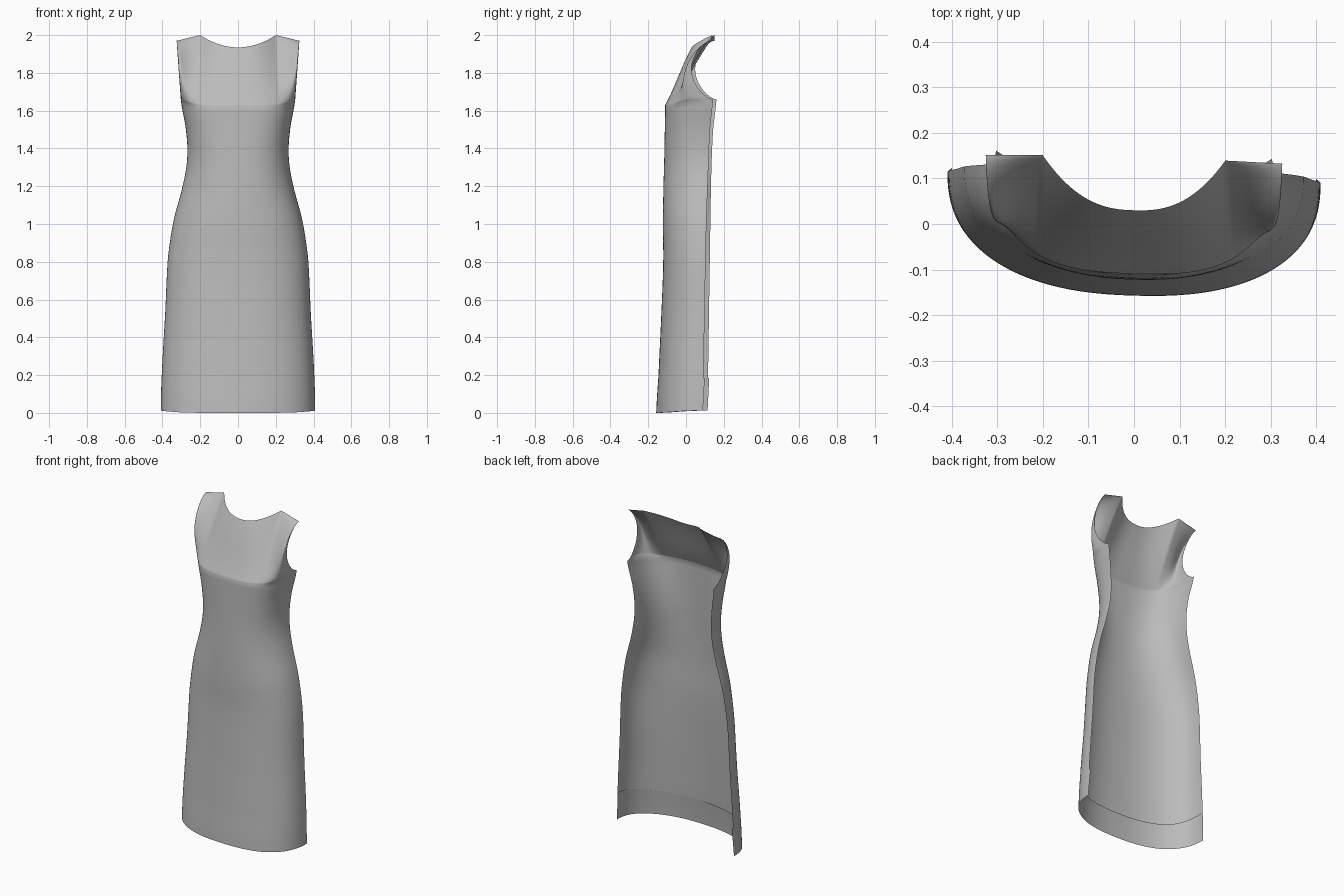
import bpy
import bmesh
from math import sin, cos, pi, radians

cube = bpy.data.objects.get("Cube")
if cube:
    bpy.data.objects.remove(cube, do_unlink=True)

fabric = bpy.data.materials.new("grey fabric")
fabric.use_nodes = True
GREY = (0.5, 0.5, 0.5, 1)
fabric.diffuse_color = GREY
fabric.node_tree.nodes["Principled BSDF"].inputs["Base Color"].default_value = GREY

# Body profile: height, half width, front y, back-edge y, roundness exponent
PROFILE = [
    (0.00, 0.409, -0.157, 0.102, 2.35),
    (0.20, 0.403, -0.145, 0.105, 2.35),
    (0.50, 0.386, -0.131, 0.110, 2.3),
    (0.80, 0.371, -0.120, 0.115, 2.3),
    (1.00, 0.340, -0.122, 0.119, 2.3),
    (1.20, 0.288, -0.119, 0.124, 2.3),
    (1.34, 0.268, -0.115, 0.129, 2.4),
    (1.48, 0.277, -0.112, 0.136, 2.6),
    (1.63, 0.303, -0.109, 0.152, 2.9),
]
BUST = PROFILE[-1][0]
HALF = 45          # columns from centre to side; the neck corner falls on one
NECK_X, SHOULDER_X = 0.2, 0.325


def catmull(p0, p1, p2, p3, t):
    return 0.5 * (2 * p1 + (p2 - p0) * t + (2 * p0 - 5 * p1 + 4 * p2 - p3) * t * t
                  + (3 * p1 - p0 - 3 * p2 + p3) * t ** 3)


def section(z):
    """Smoothly interpolated width, front, back and roundness at a height."""
    last = len(PROFILE) - 1
    i = max(k for k in range(last) if PROFILE[k][0] <= z + 1e-9)
    t = (z - PROFILE[i][0]) / (PROFILE[i + 1][0] - PROFILE[i][0])
    rows = [PROFILE[min(max(i + k, 0), last)] for k in (-1, 0, 1, 2)]
    return [catmull(*(r[c] for r in rows), t) for c in range(1, 5)]


def body_point(a, z):
    """Point on the skirt and bodice, a = 0 at the centre front."""
    w, front, back, n = section(z)
    s, c = sin(a), max(cos(a), 0.0)
    x = w * s ** (2 / n)
    y = back - (back - front) * c ** (2 / n)
    return x, y, z + s ** 4 * (0.012 + 0.011 * z)


def top_point(a):
    """Point on the neckline curve, then along the shoulder."""
    x = SHOULDER_X * sin(a)
    if x <= NECK_X:
        r = x / NECK_X
        return x, 0.03 + 0.115 * r ** 2.5, 1.935 + 0.065 * r * r
    r = (x - NECK_X) / (SHOULDER_X - NECK_X)
    return x, 0.145 - 0.003 * r, 2.0 - 0.03 * r


def yoke_point(a, t):
    """Blend from bust line to top edge, scooping the armhole forward."""
    p, q = body_point(a, BUST), top_point(a)
    x, y, z = (u + (v - u) * t for u, v in zip(p, q))
    scoop = max(sin(pi * t), 0.0) ** 0.6 * sin(a) ** 5
    hollow = 0.012 * sin(pi * t) * cos(a) ** 2
    return x, y - 0.108 * scoop + hollow * (0.5 - t), z


def make_sheet(name, rows, point):
    """Mirrored grid of points made into one smooth cloth sheet."""
    bm = bmesh.new()
    grid = []
    for r in rows:
        line = []
        for i in range(-HALF, HALF + 1):
            x, y, z = point(pi / 2 * abs(i) / HALF, r)
            x = x if i >= 0 else -x
            line.append(bm.verts.new((x, y - 0.03 * x, z)))
        grid.append(line)
    for low, high in zip(grid, grid[1:]):
        for i in range(2 * HALF):
            bm.faces.new((low[i], low[i + 1], high[i + 1], high[i]))
    mesh = bpy.data.meshes.new(name)
    bm.to_mesh(mesh)
    bm.free()
    mesh.materials.append(fabric)
    obj = bpy.data.objects.new(name, mesh)
    bpy.context.collection.objects.link(obj)
    bpy.ops.object.select_all(action="DESELECT")
    obj.select_set(True)
    bpy.context.view_layer.objects.active = obj
    bpy.ops.object.shade_smooth_by_angle(angle=radians(50))
    return obj


def dress_point(a, r):
    return body_point(a, r) if r <= BUST else yoke_point(a, r - BUST)


def hem_point(a, r):
    """Turned-up hem lying just inside the skirt."""
    x, y, z = body_point(a, 0.15 * r)
    return x * (1 - 0.015 * r), y + 0.007 * r, z + 0.02 * r * sin(a) ** 8


# Dress front: skirt and bodice rows, then yoke rows up to the neck
body_rows = [BUST * k / 48 for k in range(49)]
yoke_rows = [BUST + (1 - cos(pi * k / 24)) / 2 for k in range(1, 25)]
make_sheet("dress_front", body_rows + yoke_rows, dress_point)

# Hem turned up on the inside
make_sheet("hem_facing", [k / 4 for k in range(5)], hem_point)
